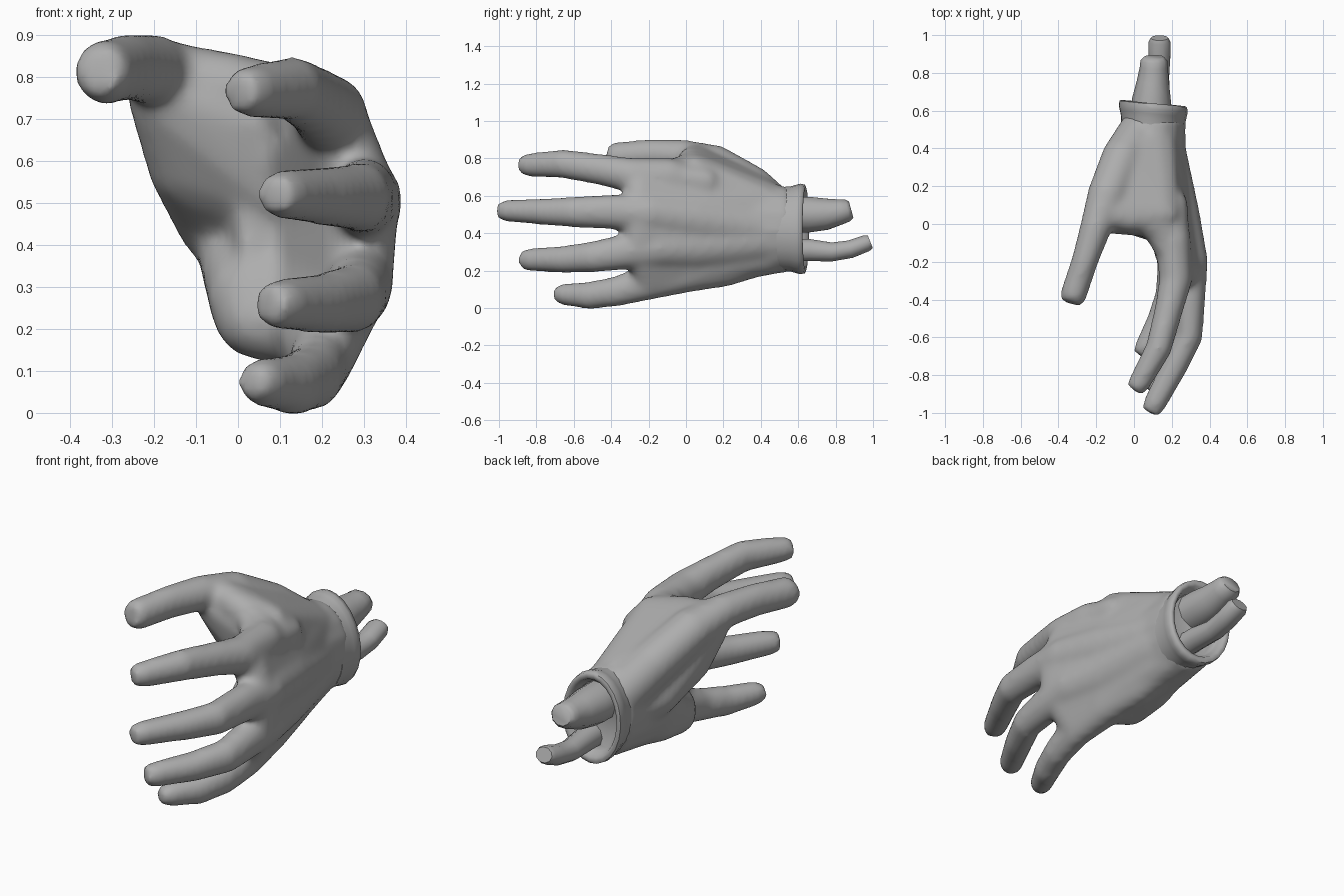
import bpy, bmesh, math
from mathutils import Vector, Matrix

grey = bpy.data.materials.new("plain_grey")
grey.diffuse_color = (0.42, 0.42, 0.42, 1)


def loft(bm, rings):
    """Bridge a list of point rings and cap both ends."""
    rows = [[bm.verts.new(p) for p in ring] for ring in rings]
    n = len(rows[0])
    for a, b in zip(rows, rows[1:]):
        for i in range(n):
            j = (i + 1) % n
            bm.faces.new((a[i], a[j], b[j], b[i]))
    bm.faces.new(rows[0])
    bm.faces.new(rows[-1][::-1])


def tube(bm, path, sides=16, grow=0.0):
    """Elliptical tube: each station is x, y, z, side radius, upright radius."""
    pts = [Vector(p[:3]) for p in path]
    rings = []
    for i, p in enumerate(path):
        t = (pts[min(i + 1, len(pts) - 1)] - pts[max(i - 1, 0)]).normalized()
        side = t.cross(Vector((0, 0, 1))).normalized() * (p[3] + grow)
        up = side.cross(t).normalized() * (p[4] + grow)
        rings.append([pts[i] + side * math.cos(a) + up * math.sin(a)
                      for a in (2 * math.pi * k / sides for k in range(sides))])
    loft(bm, rings)


def hull(bm, balls):
    """Skin stretched over balls given as x, y, z, radius."""
    cloud = bmesh.new()
    for x, y, z, r in balls:
        bmesh.ops.create_icosphere(cloud, subdivisions=2, radius=r, matrix=Matrix.Translation((x, y, z)))
    part = bmesh.new()
    for v in cloud.verts:
        part.verts.new(v.co)
    cloud.free()
    bmesh.ops.convex_hull(part, input=part.verts[:])
    bmesh.ops.delete(part, geom=[v for v in part.verts if not v.link_faces], context='VERTS')
    me = bpy.data.meshes.new("temporary_hull")
    part.to_mesh(me)
    part.free()
    bm.from_mesh(me)
    bpy.data.meshes.remove(me)


def make(name, bm, angle=60):
    bmesh.ops.recalc_face_normals(bm, faces=bm.faces)
    me = bpy.data.meshes.new(name)
    bm.to_mesh(me)
    bm.free()
    me.materials.append(grey)
    ob = bpy.data.objects.new(name, me)
    bpy.context.collection.objects.link(ob)
    bpy.ops.object.select_all(action='DESELECT')
    ob.select_set(True)
    bpy.context.view_layer.objects.active = ob
    bpy.ops.object.shade_smooth_by_angle(angle=math.radians(angle))
    return ob


# Fingers and thumb, running back into the palm
index = [(0, -.88, .763, .045, .048), (.03, -.84, .765, .056, .06), (.13, -.66, .772, .066, .074),
         (.185, -.45, .74, .072, .08), (.22, -.3, .71, .085, .09), (.21, -.1, .7, .09, .1),
         (.12, .4, .55, .1, .11)]
middle = [(.085, -1.0, .52, .045, .046), (.11, -.95, .52, .058, .056), (.217, -.75, .515, .066, .069),
          (.29, -.6, .513, .07, .079), (.3, -.4, .515, .074, .09), (.3, -.2, .505, .089, .1),
          (.245, .05, .47, .1, .12), (.16, .4, .42, .11, .12)]
ring = [(.073, -.875, .258, .045, .047), (.1, -.84, .258, .057, .058), (.2, -.66, .26, .066, .069),
        (.277, -.5, .273, .069, .08), (.287, -.33, .3, .077, .092), (.28, -.15, .32, .087, .1),
        (.23, .05, .33, .1, .12), (.16, .4, .36, .11, .12)]
pinky = [(.03, -.695, .078, .038, .04), (.055, -.66, .073, .053, .054), (.13, -.52, .067, .062, .071),
         (.18, -.38, .087, .065, .077), (.2, -.22, .132, .072, .09), (.18, 0, .195, .09, .11),
         (.15, .2, .24, .09, .125), (.12, .42, .31, .1, .125)]
thumb = [(-.332, -.42, .816, .054, .056), (-.322, -.38, .81, .067, .074), (-.262, -.2, .822, .067, .077),
         (-.203, -.02, .817, .08, .081), (-.14, .15, .772, .105, .1), (-.06, .35, .65, .11, .11),
         (.05, .5, .5, .12, .12)]
wrist = [(.12, .44, .555, .11), (.1, .42, .42, .17), (.12, .44, .285, .11)]

bm = bmesh.new()
for path in (index, middle, ring, pinky, thumb):
    tube(bm, path, grow=.004)
tube(bm, [(.12, 0, .46, .12, .28), (.09, .3, .42, .185, .27), (.1, .56, .42, .172, .228)])

# Back of the hand between neighbouring knuckles
knuckles = [(.225, -.25, .695, .087), (.3, -.25, .505, .088), (.285, -.25, .315, .087), (.205, -.2, .145, .082)]
for a, b in zip(knuckles, knuckles[1:]):
    hull(bm, [a, b] + wrist)

# Web of the thumb, ball of the thumb and heel of the palm
hull(bm, [(-.16, .06, .805, .08), (-.02, .03, .775, .085), (.16, .05, .735, .085), (-.07, .34, .65, .105), wrist[0]])
hull(bm, [(.02, .04, .76, .085), (.2, -.06, .71, .088), (.12, .3, .62, .09)])
hull(bm, [(.12, -.02, .73, .08), (.21, -.16, .705, .087), (.2, .1, .67, .09)])
hull(bm, [(-.165, .05, .75, .1), (-.11, .13, .59, .108), (-.04, .3, .46, .11), (.15, .05, .5, .1), (.17, .02, .65, .1)]
     + wrist)
hull(bm, [(.045, .02, .225, .1), (.03, .05, .28, .105), (.04, .2, .25, .1), (.18, 0, .2, .1), (.22, .05, .35, .1),
          (-.01, .3, .43, .1)] + wrist)

hand = make("hand", bm)
remesh = hand.modifiers.new("merge_skin", 'REMESH')
remesh.mode = 'VOXEL'
remesh.voxel_size = 0.016
remesh.use_smooth_shade = True
smooth = hand.modifiers.new("soften_skin", 'SMOOTH')
smooth.factor = 0.5
smooth.iterations = 15

# Rolled cuff around the wrist, dished toward the bones
bm = bmesh.new()
rings = []
for y, s in ((.5, .95), (.56, .97), (.585, 1.0), (.61, 1.03), (.635, 1.01), (.64, .95), (.635, .87), (.605, .8),
             (.59, .76)):
    loop = []
    for k in range(24):
        a = 2 * math.pi * k / 24
        x, z = .177 * s * math.cos(a), .235 * s * math.sin(a)
        loop.append((.102 + x - .06 * z, y - .1 * x, .423 + z))
    rings.append(loop)
loft(bm, rings)
make("cuff", bm)

# Two forearm bones with blunt ends
bm = bmesh.new()
tube(bm, [(.092, .5, .5, .105, .1), (.092, .66, .5, .103, .1), (.1, .75, .502, .086, .088),
          (.105, .83, .515, .074, .07), (.105, .865, .522, .071, .062), (.105, .883, .527, .055, .047)], 10)
make("large_bone", bm, 50)
bm = bmesh.new()
tube(bm, [(.13, .5, .31, .06, .065), (.13, .66, .31, .06, .062), (.13, .78, .3, .056, .053),
          (.135, .88, .315, .057, .05), (.135, .965, .347, .058, .047), (.135, .985, .355, .047, .038)], 10)
make("small_bone", bm, 50)
